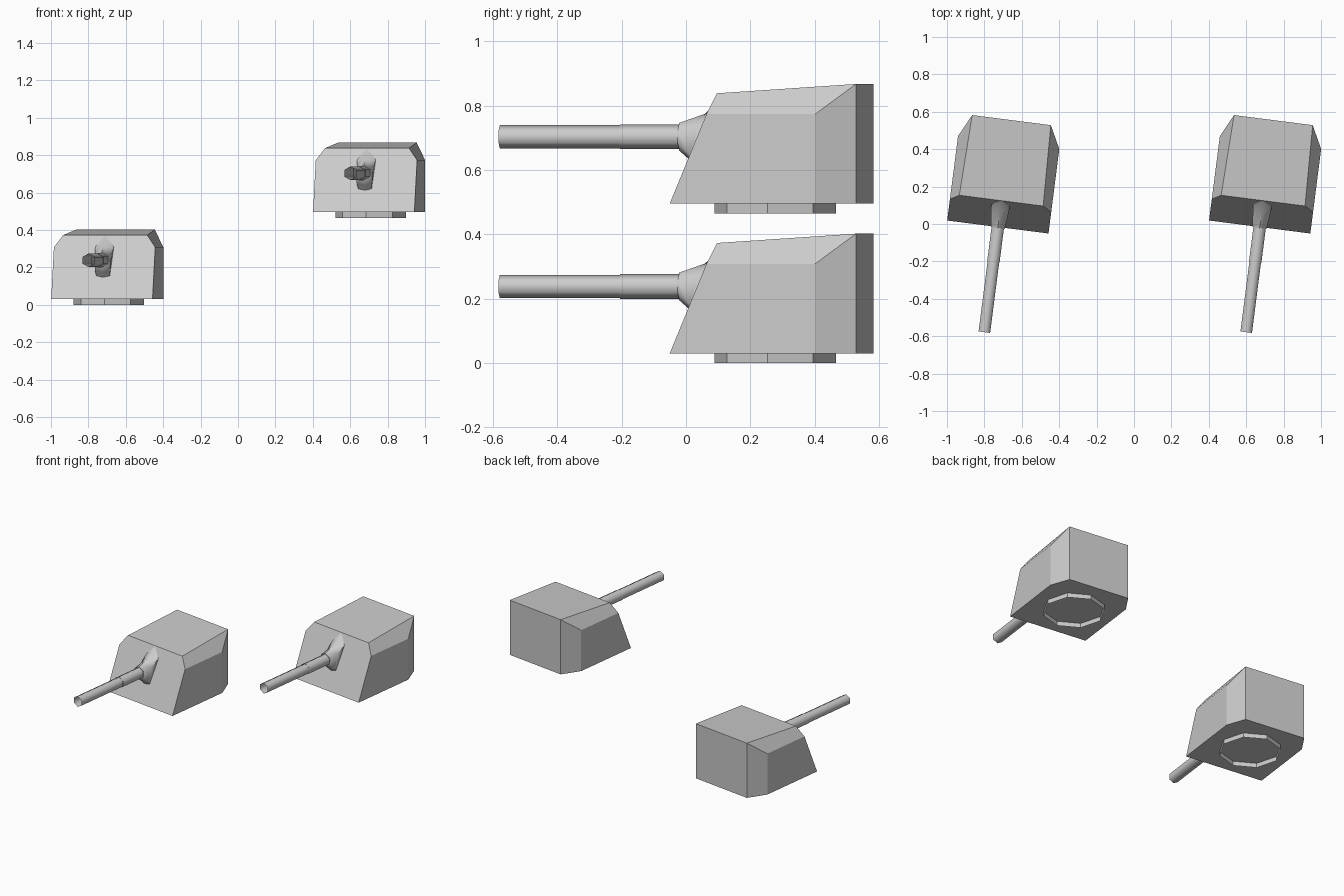
import bpy, bmesh
from math import sin, cos, pi, radians
from mathutils import Matrix

if "Cube" in bpy.data.objects:
    bpy.data.objects.remove(bpy.data.objects["Cube"])

YAW = radians(-7.3)
AXIS_Z = 0.238      # height of the gun axis
SLOPE = 0.414       # backward lean of the front plate


def make_mesh(name, verts, faces, smooth=False):
    mesh = bpy.data.meshes.new(name)
    mesh.from_pydata(verts, [], faces)
    bm = bmesh.new()
    bm.from_mesh(mesh)
    bmesh.ops.recalc_face_normals(bm, faces=bm.faces)
    bm.to_mesh(mesh)
    bm.free()
    mesh["smooth"] = smooth
    return mesh


def loft(name, rings, smooth=False):
    """Open-ended skin through rings with equal point counts."""
    n = len(rings[0])
    verts = [p for r in rings for p in r]
    faces = [(i * n + j, i * n + (j + 1) % n, (i + 1) * n + (j + 1) % n, (i + 1) * n + j)
             for i in range(len(rings) - 1) for j in range(n)]
    return make_mesh(name, verts, faces, smooth)


def plate_y(z):
    return SLOPE * (z - 0.03)


def gun_ring(y, r):
    """Hexagon around the gun axis, one corner up."""
    return [(r * sin(k * pi / 3), y, AXIS_Z + r * cos(k * pi / 3)) for k in range(6)]


def mirrored_ring(top, upper, lower, bottom):
    """Six-point ring mirrored across x = 0."""
    flip = lambda p: (-p[0], p[1], p[2])
    return [top, upper, lower, bottom, flip(lower), flip(upper)]


# Armoured housing: right half points, mirrored to the left
half = [(0.273, 0, 0.03), (0.273, plate_y(0.308), 0.308), (0.226, plate_y(0.373), 0.373),
        (0.273, 0.455, 0.03), (0.273, 0.455, 0.308),
        (0.212, 0.576, 0.03), (0.212, 0.576, 0.402)]
verts = half + [(-x, y, z) for x, y, z in half]
side = [(0, 3, 4, 1), (1, 4, 6, 2), (3, 5, 6, 4)]
faces = side + [tuple(i + 7 for i in f) for f in side]
faces += [(0, 1, 2, 9, 8, 7), (2, 6, 13, 9), (5, 12, 13, 6), (0, 7, 10, 12, 5, 3)]
housing = make_mesh("housing", verts, faces)

# Eight-sided turning ring, open below
base = loft("base_ring", [[(0.19 * cos(k * pi / 4), 0.296 + 0.19 * sin(k * pi / 4), z)
                           for k in range(8)] for z in (0, 0.03)])

# Stepped six-sided barrel
barrel = loft("barrel", [gun_ring(y, r) for y, r in
                         ((-0.567, 0.036), (-0.19, 0.036), (-0.19, 0.0385), (0.02, 0.0385))], True)

# Mantlet flaring from the barrel into the front plate
mantlet = loft("mantlet", [
    gun_ring(-0.005, 0.0385),
    gun_ring(-0.005, 0.043),
    mirrored_ring((0, 0.075, 0.309), (0.045, 0.06, 0.27), (0.042, 0.03, 0.185), (0, 0.02, 0.173)),
    mirrored_ring((0, plate_y(0.371), 0.371), (0.05, plate_y(0.31), 0.31),
                  (0.036, plate_y(0.155), 0.155), (0, plate_y(0.147), 0.147))], True)

# Two identical turrets, the right one raised
for label, x, z in (("left", -0.728, 0.0), ("right", 0.672, 0.465)):
    place = Matrix.Translation((x, -0.016, z)) @ Matrix.Rotation(YAW, 4, 'Z')
    for mesh in (housing, base, barrel, mantlet):
        obj = bpy.data.objects.new(f"{label}_{mesh.name}", mesh)
        bpy.context.collection.objects.link(obj)
        obj.matrix_world = place

# Smooth shading on the round gun parts
for mesh in (barrel, mantlet):
    for poly in mesh.polygons:
        poly.use_smooth = True
    mesh.set_sharp_from_angle(angle=radians(65))
